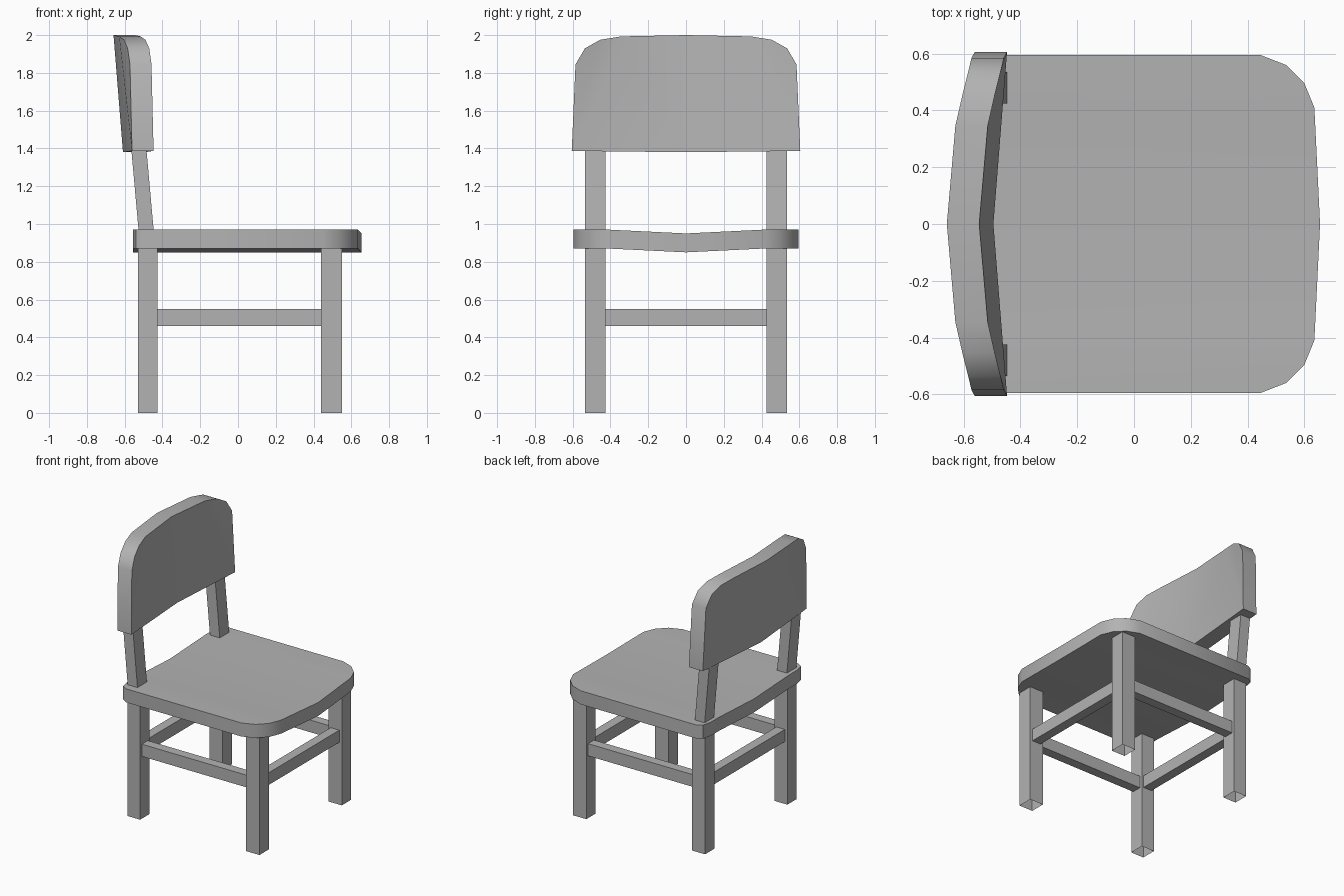
import bpy, bmesh, math
from mathutils import Vector

cube = bpy.data.objects.get("Cube")
if cube:
    bpy.data.objects.remove(cube, do_unlink=True)

# One plain grey for the whole chair
GREY = (0.45, 0.45, 0.45, 1)
grey = bpy.data.materials.new("plain_grey")
grey.use_nodes = True
grey.diffuse_color = GREY
grey.node_tree.nodes["Principled BSDF"].inputs["Base Color"].default_value = GREY


def finish(name, bm, smooth=False):
    mesh = bpy.data.meshes.new(name)
    bm.to_mesh(mesh)
    bm.free()
    mesh.materials.append(grey)
    if smooth:
        mesh.shade_smooth()
        mesh.set_sharp_from_angle(angle=math.radians(35))
    obj = bpy.data.objects.new(name, mesh)
    bpy.context.collection.objects.link(obj)
    return obj


def box(name, xs, ys, zs, lean=0.0, open_bottom=False):
    """Box between the given limits; lean shifts its top along x."""
    bm = bmesh.new()
    bmesh.ops.create_cube(bm, size=1)
    for v in bm.verts:
        top = v.co.z > 0
        v.co = Vector([lim[int(c > 0)] for lim, c in zip((xs, ys, zs), v.co)])
        if top:
            v.co.x += lean
    if open_bottom:
        bm.normal_update()
        low = [f for f in bm.faces if f.normal.z < -0.9]
        bmesh.ops.delete(bm, geom=low, context="FACES_ONLY")
    return finish(name, bm)


def thicken(bm, offset):
    """Close a sheet into a slab by extruding it along an offset."""
    ext = bmesh.ops.extrude_face_region(bm, geom=bm.faces[:])["geom"]
    verts = [g for g in ext if isinstance(g, bmesh.types.BMVert)]
    bmesh.ops.translate(bm, verts=verts, vec=offset)
    bmesh.ops.recalc_face_normals(bm, faces=bm.faces[:])


# Legs, leaning back posts and side rails, mirrored left and right of the seat
FRONT, REAR = (0.44, 0.55), (-0.53, -0.425)
for side, label in ((-1, "near"), (1, "far")):
    def span(a, b):
        return sorted((side * a, side * b))
    leg_y = span(0.425, 0.535)
    box(f"front_leg_{label}", FRONT, leg_y, (0, 0.88), open_bottom=True)
    box(f"rear_leg_{label}", REAR, leg_y, (0, 0.88), open_bottom=True)
    box(f"back_post_{label}", (-0.525, -0.445), leg_y, (0.95, 1.42), lean=-0.042)
    box(f"side_rail_{label}", (REAR[1], FRONT[0]), span(0.445, 0.515), (0.46, 0.55))

# Front and rear rails
box("front_rail", (0.46, 0.53), (-0.425, 0.425), (0.46, 0.55))
box("rear_rail", (-0.51, -0.44), (-0.425, 0.425), (0.46, 0.55))

# Seat: rounded outline, folded down gently along the middle
half = [(0.655, 0), (0.635, 0.41), (0.6, 0.495), (0.535, 0.56), (0.445, 0.595),
        (-0.5, 0.595), (-0.54, 0.57), (-0.555, 0.5)]
outline = half + [(x, -y) for x, y in reversed(half[1:])]
bm = bmesh.new()
bm.faces.new([bm.verts.new((x, y, 0.87)) for x, y in outline])
for y in (-0.41, 0, 0.41):
    bmesh.ops.bisect_plane(bm, geom=bm.verts[:] + bm.edges[:] + bm.faces[:],
                           dist=0.0001, plane_co=(0, y, 0), plane_no=(0, 1, 0))
for v in bm.verts:
    v.co.z -= 0.02 * max(0, 1 - abs(v.co.y) / 0.41)
thicken(bm, (0, 0, 0.1))
finish("seat", bm, smooth=True)

# Backrest: bowed slab with rounded upper corners, more bowed at the top
top = [(-0.545, 0, 2), (-0.515, 0.345, 1.993), (-0.49, 0.455, 1.975),
       (-0.47, 0.535, 1.93), (-0.458, 0.585, 1.845)]
middle, corner = (-0.495, 0, 1.38), (-0.447, 0.605, 1.387)
panels = [(middle, top[1], top[0]), (middle, corner, top[1])]
panels += [(corner, b, a) for a, b in zip(top[1:], top[2:])]
bm = bmesh.new()
for side in (1, -1):
    for panel in panels:
        bm.faces.new([bm.verts.new((x, side * y, z)) for x, y, z in panel[::side]])
bmesh.ops.remove_doubles(bm, verts=bm.verts[:], dist=0.0001)
thicken(bm, (-0.114, 0, 0))
finish("backrest", bm, smooth=True)
